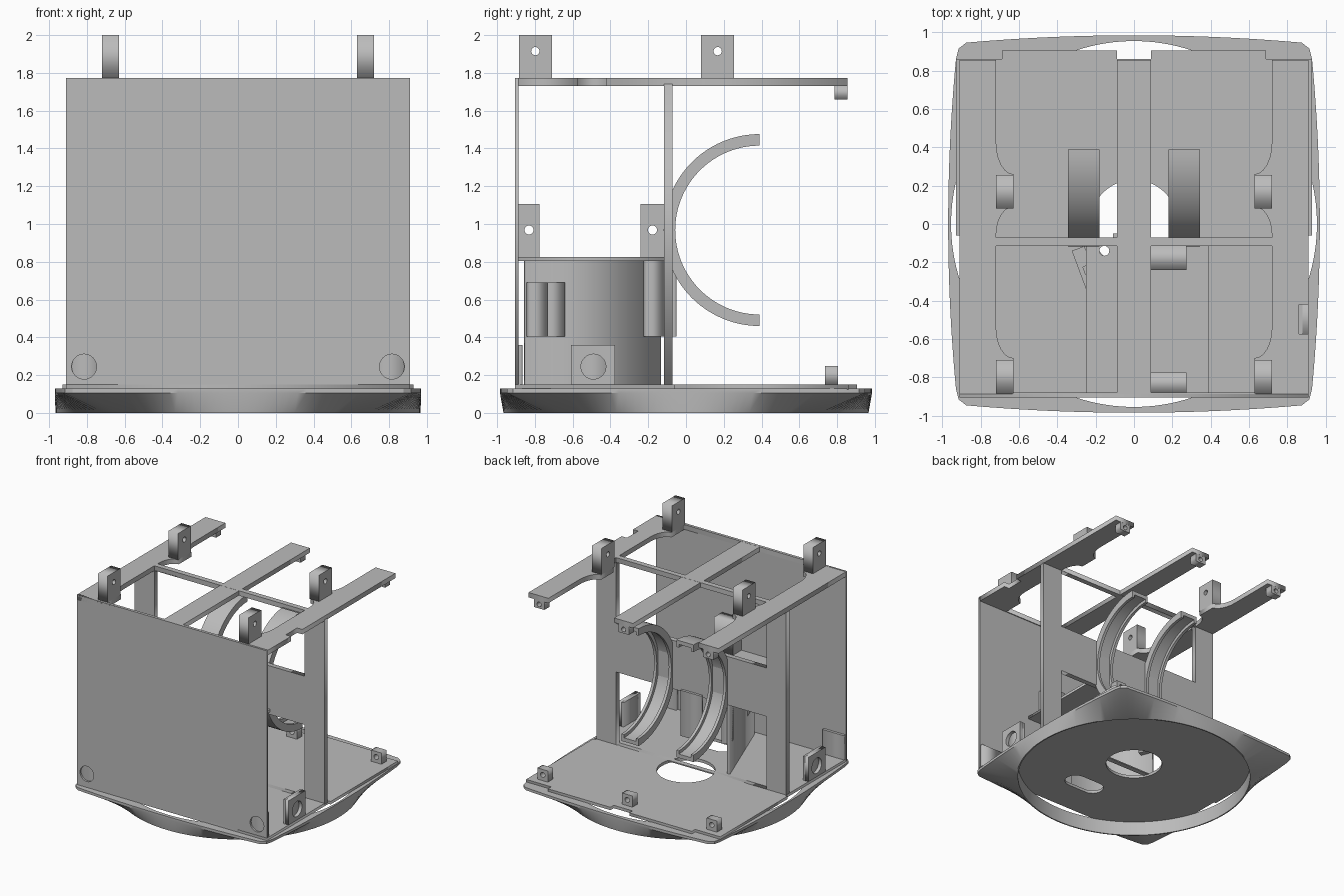
import bpy, bmesh, math
from mathutils import Vector

if "Cube" in bpy.data.objects:
    bpy.data.objects.remove(bpy.data.objects["Cube"])

grey = bpy.data.materials.new("plain grey")
grey.use_nodes = True
tone = (0.5, 0.5, 0.5, 1)
grey.diffuse_color = tone
grey.node_tree.nodes["Principled BSDF"].inputs["Base Color"].default_value = tone


def finish(name, bm, smooth=False):
    bmesh.ops.recalc_face_normals(bm, faces=bm.faces)
    me = bpy.data.meshes.new(name)
    bm.to_mesh(me)
    bm.free()
    me.materials.clear()
    me.materials.append(grey)
    ob = bpy.data.objects.new(name, me)
    bpy.context.collection.objects.link(ob)
    if smooth:
        bpy.ops.object.select_all(action='DESELECT')
        ob.select_set(True)
        bpy.context.view_layer.objects.active = ob
        bpy.ops.object.shade_smooth_by_angle(angle=math.radians(30))
    return ob


def rect(u0, u1, v0, v1):
    return [(u0, v0), (u1, v0), (u1, v1), (u0, v1)]


def circle(u, v, r, n=32):
    return [(u + r * math.cos(math.tau * i / n), v + r * math.sin(math.tau * i / n)) for i in range(n)]


def plate(name, axis, w0, w1, *loops):
    """Extrude an outline with holes along an axis, from w0 to w1."""
    cu = bpy.data.curves.new(name, 'CURVE')
    cu.dimensions = '2D'
    cu.fill_mode = 'BOTH'
    cu.extrude = (w1 - w0) / 2
    for loop in loops:
        sp = cu.splines.new('POLY')
        sp.points.add(len(loop) - 1)
        for p, (u, v) in zip(sp.points, loop):
            p.co = (u, v, 0, 1)
        sp.use_cyclic_u = True
    tmp = bpy.data.objects.new(name + " outline", cu)
    bpy.context.collection.objects.link(tmp)
    me = bpy.data.meshes.new_from_object(tmp.evaluated_get(bpy.context.evaluated_depsgraph_get()))
    bm = bmesh.new()
    bm.from_mesh(me)
    bpy.data.objects.remove(tmp)
    bpy.data.meshes.remove(me)
    bmesh.ops.remove_doubles(bm, verts=bm.verts, dist=1e-5)
    mid = (w0 + w1) / 2
    for vert in bm.verts:
        u, v, w = vert.co
        w += mid
        vert.co = {'x': (w, u, v), 'y': (u, w, v), 'z': (u, v, w)}[axis]
    return finish(name, bm)


def box(name, x0, x1, y0, y1, z0, z1):
    return plate(name, 'z', z0, z1, rect(x0, x1, y0, y1))


def loft(name, rings, smooth, closed):
    """Bridge equal rings in order, the last one back to the first."""
    bm = bmesh.new()
    rows = [[bm.verts.new(p) for p in ring] for ring in rings]
    n = len(rows[0])
    for a, b in zip(rows, rows[1:] + rows[:1]):
        for i in range(n if closed else n - 1):
            j = (i + 1) % n
            bm.faces.new((a[i], a[j], b[j], b[i]))
    if not closed:
        bm.faces.new([r[0] for r in rows])
        bm.faces.new([r[-1] for r in rows])
    return finish(name, bm, smooth)


# Skirt: bowed square rim blending down into a round lip
def bowed(angle):
    c, s = abs(math.cos(angle)), abs(math.sin(angle))
    r = 0.97
    for _ in range(30):
        rx = (0.97 - 0.055 * (r * s) ** 2) / max(c, 1e-4)
        ry = (0.985 - 0.05 * (r * c) ** 2) / max(s, 1e-4)
        r = (r + min(rx, ry, 1.295)) / 2
    return r


N = 160
angles = [math.tau * i / N for i in range(N)]


def ring(radius, z):
    return [(radius(a) * math.cos(a), radius(a) * math.sin(a), z) for a in angles]


loft("base_skirt", [ring(lambda a: 0.955, 0), ring(lambda a: 0.966, 0), ring(bowed, 0.105),
                    ring(bowed, 0.128), ring(lambda a: 0.955, 0.128)], True, True)

# Floor plate with round hole and slot
half = [(0.09, 0.86), (0.09, 0.905), (0.69, 0.905), (0.69, 0.86), (0.93, 0.86),
        (0.93, -0.06), (0.91, -0.06), (0.91, -0.905)]
floor = half + [(-x, y) for x, y in reversed(half)]
slot = []
for i in range(26):
    a = -math.pi / 2 + math.pi * (i % 13) / 12 + (math.pi if i > 12 else 0)
    slot.append((0.1 + (0.09 if i < 13 else -0.09) + 0.09 * math.cos(a), -0.52 + 0.09 * math.sin(a)))
plate("floor_plate", 'z', 0.125, 0.15, floor, circle(0, 0, 0.23, 48), slot)

# Front panel and the plates behind its two round recesses
plate("front_panel", 'y', -0.905, -0.888, rect(-0.91, 0.91, 0.128, 1.772),
      circle(-0.815, 0.245, 0.066), circle(0.815, 0.245, 0.066))

# Middle wall frame
plate("middle_frame", 'y', -0.116, -0.072, rect(-0.91, 0.91, 0.14, 1.74),
      rect(-0.72, 0.72, 0.15, 0.78), rect(-0.72, 0.72, 1.2, 1.73))
box("frame_pad", -0.11, 0.09, -0.075, -0.05, 0.405, 0.8)

# Top strips
box("top_front_strip", -0.72, 0.72, -0.905, -0.88, 1.73, 1.772)
box("top_cross_strip", -0.72, 0.72, -0.116, -0.07, 1.73, 1.772)
box("top_center_bar", -0.09, 0.09, -0.9, 0.855, 1.731, 1.771)


def sweep(y_wide, y_slim):
    """Curved inner edge from the wide part to the slim part of a bar."""
    return [(0.63 + 0.09 * math.sin(t * math.pi / 12), y_wide + (y_slim - y_wide) * (1 - math.cos(t * math.pi / 12)))
            for t in range(7)]


inner = ([(0.63, -0.905)] + sweep(-0.70, -0.54) + [(0.72, -0.06)] + sweep(0.09, -0.06)[::-1]
         + sweep(0.26, 0.43) + [(0.72, 0.855)])
notch = [(0.91, -0.42), (0.86, -0.42), (0.86, -0.575), (0.91, -0.575)]

for side, tag in ((1, "left"), (-1, "right")):
    def sx(a, b):
        return sorted((side * a, side * b))
    outline = inner + [(0.91, 0.855)] + (notch if side > 0 else []) + [(0.91, -0.905)]
    plate(tag + "_top_bar", 'z', 1.73, 1.772, [(side * x, y) for x, y in outline])
    # Upright lugs on the bars
    for y0, y1, place in ((-0.885, -0.71, "front"), (0.08, 0.255, "rear")):
        plate(f"{tag}_{place}_lug", 'x', *sx(0.63, 0.72), rect(y0, y1, 1.771, 2.0),
              circle((y0 + y1) / 2, 1.915, 0.022, 20))
    # Backing plate of the front recess
    box(tag + "_front_backing", *sx(0.70, 0.905), -0.889, -0.865, 0.149, 0.36)
    # Side bracket with round recess
    plate(tag + "_side_bracket", 'x', *sx(0.88, 0.91), rect(-0.608, -0.375, 0.149, 0.36), circle(-0.49, 0.245, 0.066))
    box(tag + "_side_backing", *sx(0.86, 0.881), -0.608, -0.375, 0.149, 0.36)
    # Half ring cradle with lips on both edges
    arc = [math.pi / 2 + math.pi * i / 48 for i in range(49)]
    section = [(0.18, 0.447), (0.205, 0.447), (0.205, 0.475), (0.32, 0.475),
               (0.32, 0.447), (0.345, 0.447), (0.345, 0.508), (0.18, 0.508)]
    loft(tag + "_ring_cradle", [[(side * x, 0.39 + r * math.cos(a), 0.968 + r * math.sin(a)) for a in arc]
                                for x, r in section], True, False)

# Small drilled blocks at the rear
for x, tag in ((0.81, "left"), (0, "middle"), (-0.81, "right")):
    plate(tag + "_floor_block", 'y', 0.735, 0.805, rect(x - 0.05, x + 0.05, 0.149, 0.247), circle(x, 0.2, 0.022, 20))
    plate(tag + "_top_block", 'y', 0.785, 0.854, rect(x - 0.05, x + 0.05, 1.66, 1.732), circle(x, 1.695, 0.02, 20))

# Shelf with two drilled lugs
plate("shelf", 'z', 0.803, 0.826, rect(-0.25, 0.39, -0.89, -0.11), circle(-0.155, -0.14, 0.026, 20))
for y0, y1, tag in ((-0.888, -0.775, "front"), (-0.24, -0.115, "rear")):
    plate(tag + "_shelf_lug", 'x', 0.09, 0.275, rect(y0, y1, 0.825, 1.105),
          circle((y0 + y1) / 2, 0.968, 0.024, 20))

# Slanted divider below the shelf, with its blocks
start, along = Vector((-0.325, -0.14)), Vector((0.35, -0.937)).normalized()
across = Vector((-along.y, along.x))


def slanted(name, a0, a1, c1, z0, z1):
    pts = [start + along * a + across * c for a, c in rect(a0, a1, 0, c1)]
    return plate(name, 'z', z0, z1, [tuple(p) for p in pts])


slanted("slanted_divider", 0, 0.765, 0.025, 0.149, 0.804)
slanted("divider_rear_block", 0, 0.1, 0.07, 0.405, 0.803)
slanted("divider_front_block", 0.66, 0.76, 0.07, 0.405, 0.69)
slanted("divider_front_step", 0.55, 0.66, 0.045, 0.405, 0.69)
